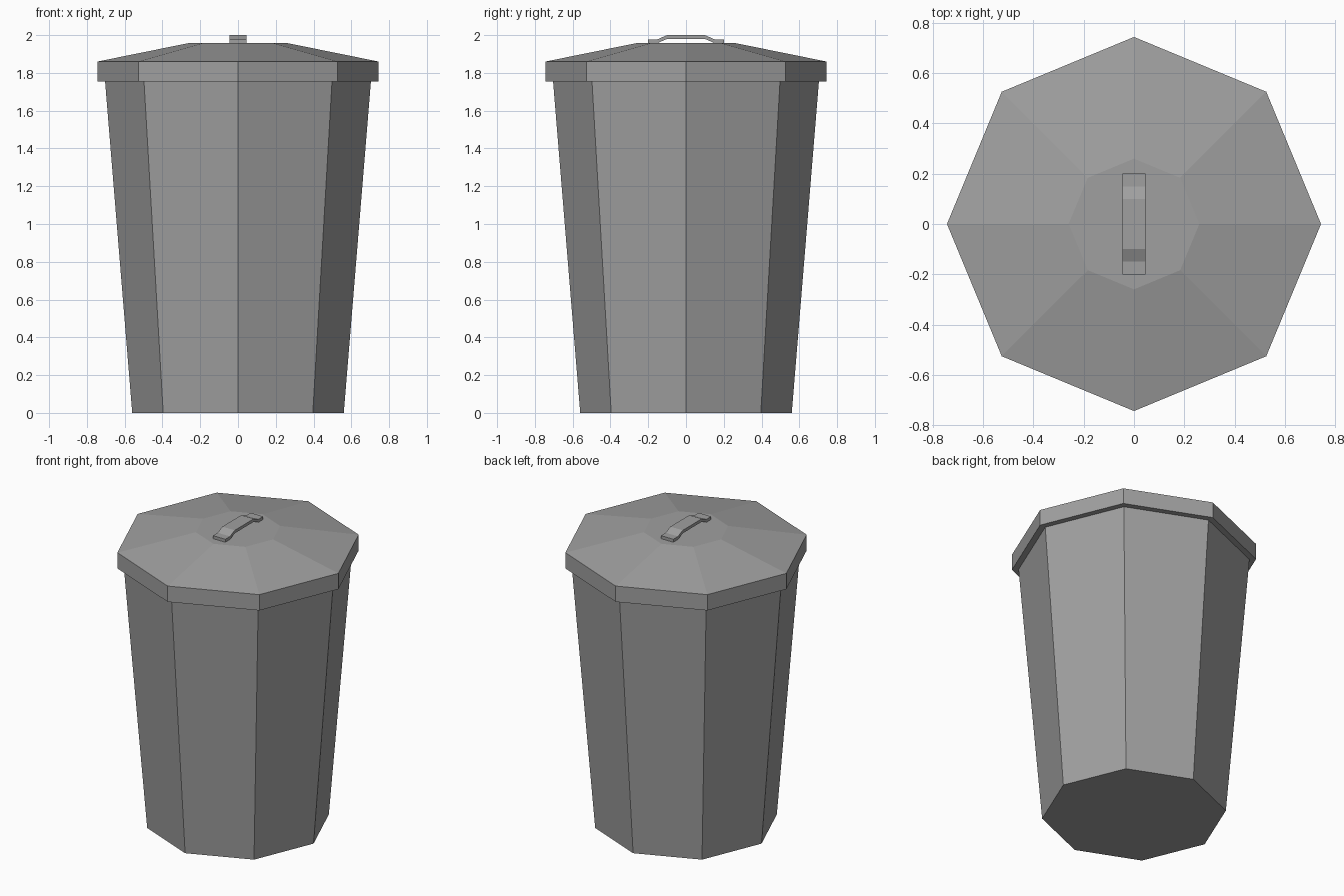
import bpy
import bmesh
from math import cos, sin, tau

SIDES = 8

cube = bpy.data.objects.get("Cube")
if cube:
    bpy.data.objects.remove(cube, do_unlink=True)

grey = bpy.data.materials.new("metal grey")
grey.use_nodes = True
colour = (0.35, 0.35, 0.35, 1)
grey.diffuse_color = colour
grey.node_tree.nodes["Principled BSDF"].inputs["Base Color"].default_value = colour


def finish(name, bm):
    bmesh.ops.recalc_face_normals(bm, faces=bm.faces)
    mesh = bpy.data.meshes.new(name)
    bm.to_mesh(mesh)
    bm.free()
    mesh.materials.append(grey)
    obj = bpy.data.objects.new(name, mesh)
    bpy.context.collection.objects.link(obj)
    return obj


def lathe(name, profile):
    """Stack octagonal rings of (radius, height), capped at both ends."""
    bm = bmesh.new()
    rings = [[bm.verts.new((r * cos(tau * i / SIDES), r * sin(tau * i / SIDES), z))
              for i in range(SIDES)] for r, z in profile]
    for low, high in zip(rings, rings[1:]):
        for i in range(SIDES):
            j = (i + 1) % SIDES
            bm.faces.new((low[i], low[j], high[j], high[i]))
    bm.faces.new(rings[0])
    bm.faces.new(rings[-1])
    return finish(name, bm)


def strap(name, path, width, thickness):
    """Sweep a flat bar along a (y, z) path of its underside."""
    bm = bmesh.new()
    sections = [[bm.verts.new((x, y, z + h)) for x, h in
                 ((-width / 2, 0), (width / 2, 0),
                  (width / 2, thickness), (-width / 2, thickness))]
                for y, z in path]
    for a, b in zip(sections, sections[1:]):
        for i in range(4):
            j = (i + 1) % 4
            bm.faces.new((a[i], a[j], b[j], b[i]))
    bm.faces.new(sections[0])
    bm.faces.new(sections[-1])
    return finish(name, bm)


# Tapered bin body
lathe("bin_body", [(0.56, 0), (0.705, 1.77)])

# Lid with an overhanging rim and a shallow sloping top
lathe("lid", [(0.744, 1.754), (0.744, 1.86), (0.26, 1.958)])

# Bent strap handle with flat feet
half = [(0.2, 1.958), (0.15, 1.958), (0.1, 1.98)]
strap("lid_handle", half + [(-y, z) for y, z in reversed(half)], 0.092, 0.02)
